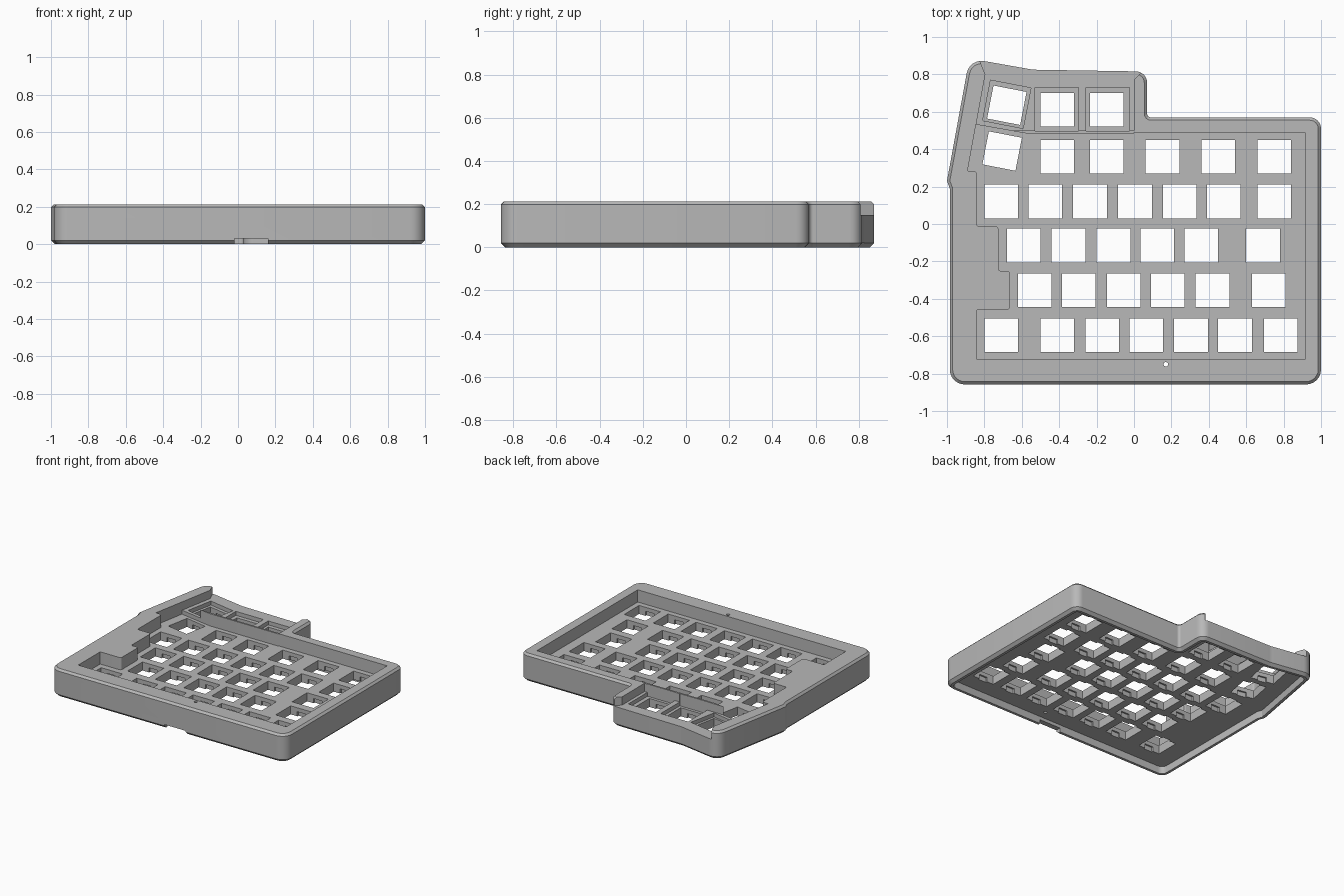
import bpy, bmesh, math
from mathutils import Vector, Matrix

cube = bpy.data.objects.get("Cube")
if cube:
    bpy.data.objects.remove(cube, do_unlink=True)

TOP, PLATE, LEDGE, RECESS, KEY = 0.213, 0.12, 0.15, 0.055, 0.18

grey = bpy.data.materials.new("case_grey")
grey.use_nodes = True
grey.diffuse_color = (0.48, 0.48, 0.48, 1)
grey.node_tree.nodes["Principled BSDF"].inputs["Base Color"].default_value = grey.diffuse_color


def rounded(corners, steps=6):
    """Polygon from (x, y, radius) corners, each rounded by an arc-like curve."""
    out = []
    for i, (x, y, r) in enumerate(corners):
        p = Vector((x, y))
        a = Vector(corners[i - 1][:2]) - p
        b = Vector(corners[(i + 1) % len(corners)][:2]) - p
        if r == 0:
            out.append(p)
            continue
        half = a.angle(b) / 2
        cut = r / math.tan(half)
        centre = p + (a.normalized() + b.normalized()).normalized() * r / math.sin(half)
        start, end = p + a.normalized() * cut - centre, p + b.normalized() * cut - centre
        sweep = start.angle_signed(end)
        out += [centre + Matrix.Rotation(-sweep * k / steps, 2) @ start for k in range(steps + 1)]
    return out


def inset(points, d):
    """Move the sides of a clockwise polygon inwards by d."""
    out = []
    for i, p in enumerate(points):
        e1 = (p - points[i - 1]).normalized()
        e2 = (points[(i + 1) % len(points)] - p).normalized()
        n1, n2 = Vector((e1.y, -e1.x)), Vector((e2.y, -e2.x))
        out.append(p + (n1 + n2) * d / (1 + n1.dot(n2)))
    return out


def loft(bm, rings):
    """Closed solid through (points, z) rings."""
    loops = [[bm.verts.new((p[0], p[1], z)) for p in pts] for pts, z in rings]
    bm.faces.new(loops[0])
    bm.faces.new(loops[-1])
    for low, high in zip(loops, loops[1:]):
        for i in range(len(low)):
            bm.faces.new((low[i - 1], low[i], high[i], high[i - 1]))


def box(bm, cx, cy, w, d, z0, z1, turn=0):
    pts = [Vector((sx * w / 2, sy * d / 2)) for sx, sy in ((-1, -1), (-1, 1), (1, 1), (1, -1))]
    rot = Matrix.Rotation(math.radians(turn), 2)
    loft(bm, [([rot @ p + Vector((cx, cy)) for p in pts], z) for z in (z0, z1)])


def finish(bm, name):
    bmesh.ops.recalc_face_normals(bm, faces=bm.faces)
    mesh = bpy.data.meshes.new(name)
    bm.to_mesh(mesh)
    bm.free()
    mesh.materials.append(grey)
    obj = bpy.data.objects.new(name, mesh)
    bpy.context.collection.objects.link(obj)
    return obj


def carve(target, bm, name):
    """Subtract a solid from the target, then drop the cutter."""
    cutter = finish(bm, name)
    cutter.hide_render = True
    mod = target.modifiers.new(name, "BOOLEAN")
    mod.operation, mod.solver, mod.object = "DIFFERENCE", "EXACT", cutter
    bpy.context.view_layer.objects.active = target
    bpy.ops.object.modifier_apply(modifier=name)
    bpy.data.objects.remove(cutter, do_unlink=True)


# Outer shell with chamfered top and bottom edges
outline = rounded([
    (-1, .23, 0), (-.88, .885, .08), (-.54, .825, .15), (.07, .815, .06), (.07, .57, .02),
    (1, .57, .06), (1, -.858, .08), (-.985, -.858, .08), (-.985, .19, 0)])
bm = bmesh.new()
loft(bm, [(inset(outline, .02), 0), (outline, .02), (outline, TOP - .015), (inset(outline, .015), TOP)])
case = finish(bm, "keyboard_case")

# Shallow recess under the case
bm = bmesh.new()
under = inset(outline, .04)
loft(bm, [(under, -.1), (under, RECESS)])
carve(case, bm, "bottom_recess")

# Lowered back wall between the two end posts
bm = bmesh.new()
dip = [(-.85, .5), (-.795, .8), (-.86, .96), (.18, .96), (0, .77), (0, .5)]
loft(bm, [(dip, LEDGE), (dip, .4)])
carve(case, bm, "back_wall_dip")

# Main well above the key plate, stepped around the controller cover
bm = bmesh.new()
well = rounded([
    (.915, .49, 0), (.915, -.725, 0), (-.84, -.725, 0), (-.84, -.46, 0), (-.665, -.46, .015),
    (-.665, -.25, .015), (-.725, -.25, .01), (-.725, -.012, .015), (-.84, -.012, .01),
    (-.84, .28, .015), (-.89, .285, 0), (-.845, .532, 0), (-.58, .485, 0), (0, .485, 0), (0, .49, 0)], 3)
loft(bm, [(well, PLATE), (well, .4)])
carve(case, bm, "key_well")

# Shallow pockets for the three rear keys
bm = bmesh.new()
box(bm, -.68, .64, .22, .22, PLATE, .4, -11)
for x in (-.413, -.14):
    box(bm, x, .614, .232, .232, PLATE, .4)
carve(case, bm, "rear_pockets")

# Key openings by row, plus the two tilted ones
rows = {
    .61: (-.41, -.145),
    .36: (-.41, -.145, .152, .45, .75),
    .12: (-.71, -.475, -.235, .005, .245, .48, .75),
    -.115: (-.59, -.35, -.11, .125, .36, .69),
    -.355: (-.53, -.295, -.055, .18, .42, .72),
    -.595: (-.71, -.41, -.17, .065, .305, .54, .785)}
keys = [(x, y, 0) for y, xs in rows.items() for x in xs] + [(-.68, .635, -11), (-.705, .39, -11)]
bm = bmesh.new()
for x, y, turn in keys:
    box(bm, x, y, KEY, KEY, 0, .4, turn)
carve(case, bm, "key_openings")

# Clip notches on the underside of each opening
bm = bmesh.new()
for x, y, turn in keys:
    box(bm, x, y, .07, KEY + .025, 0, .09, turn)
carve(case, bm, "clip_notches")

# Cable notch in the front edge and the reset pinhole
bm = bmesh.new()
box(bm, .07, -.85, .18, .14, -.1, .03)
carve(case, bm, "cable_notch")
bm = bmesh.new()
pin = [(.17 + .012 * math.cos(a * math.pi / 8), -.75 + .012 * math.sin(a * math.pi / 8)) for a in range(16)]
loft(bm, [(pin, 0), (pin, .4)])
carve(case, bm, "reset_pinhole")

# Smooth rounded corners, keep the edges crisp
bpy.ops.object.select_all(action="DESELECT")
case.select_set(True)
bpy.context.view_layer.objects.active = case
bpy.ops.object.shade_smooth_by_angle(angle=math.radians(30))
